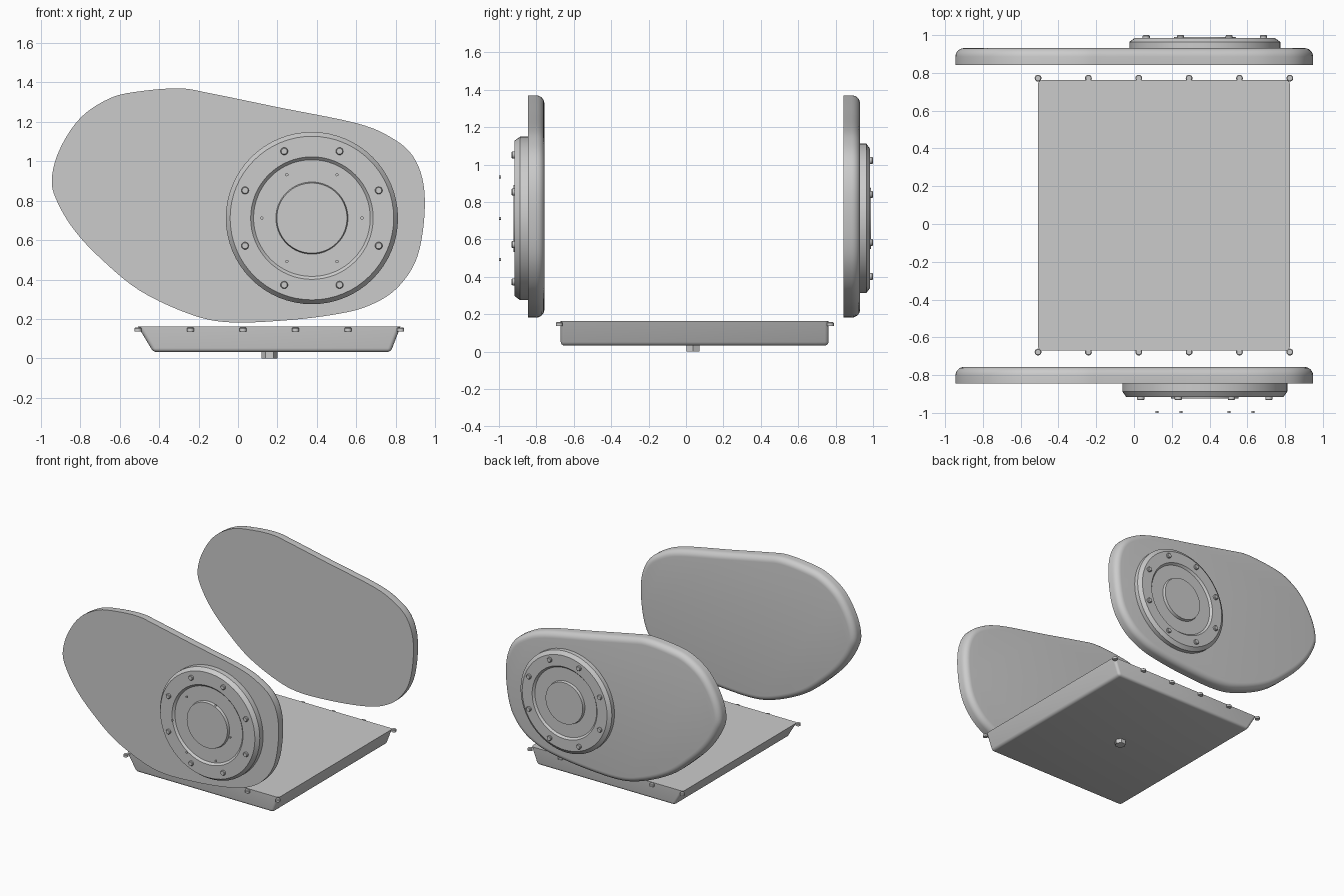
import bpy, bmesh, math
from mathutils import Vector

cube = bpy.data.objects.get("Cube")
if cube:
    bpy.data.objects.remove(cube, do_unlink=True)

grey = bpy.data.materials.new("cast_grey")
grey.use_nodes = True
COLOR = (0.6, 0.6, 0.6, 1)
grey.diffuse_color = COLOR
grey.node_tree.nodes["Principled BSDF"].inputs["Base Color"].default_value = COLOR

HUB_X, HUB_Z = 0.375, 0.712


def finish(name, bm, angle=30):
    """Turn a bmesh into a shaded, coloured object."""
    bmesh.ops.recalc_face_normals(bm, faces=bm.faces)
    mesh = bpy.data.meshes.new(name)
    bm.to_mesh(mesh)
    bm.free()
    mesh.materials.append(grey)
    ob = bpy.data.objects.new(name, mesh)
    bpy.context.collection.objects.link(ob)
    bpy.ops.object.select_all(action='DESELECT')
    ob.select_set(True)
    bpy.context.view_layer.objects.active = ob
    bpy.ops.object.shade_smooth_by_angle(angle=math.radians(angle))
    return ob


def loft(name, rings, angle=30):
    """Skin a stack of equal-length point rings and cap both ends."""
    bm = bmesh.new()
    loops = [[bm.verts.new(p) for p in ring] for ring in rings]
    n = len(loops[0])
    for a, b in zip(loops, loops[1:]):
        for i in range(n):
            j = (i + 1) % n
            bm.faces.new((a[i], a[j], b[j], b[i]))
    bm.faces.new(loops[0])
    bm.faces.new(loops[-1])
    return finish(name, bm, angle)


def lathe(name, profile, centre, axis, sides=64, angle=25):
    """Revolve (radius, offset) pairs about a y or z axis through centre."""
    rings = []
    for r, d in profile:
        ring = []
        for i in range(sides):
            t = math.tau * i / sides
            u, v = r * math.cos(t), r * math.sin(t)
            local = (u, d, v) if axis == 'y' else (u, v, d)
            ring.append(Vector(centre) + Vector(local))
        rings.append(ring)
    return loft(name, rings, angle)


def smooth_loop(pts, steps=5):
    """Closed Catmull-Rom curve through the points."""
    pts = [Vector(p) for p in pts]
    n, out = len(pts), []
    for i in range(n):
        a, b, c, d = (pts[(i + k) % n] for k in (-1, 0, 1, 2))
        for s in range(steps):
            t = s / steps
            out.append(0.5 * (2 * b + (c - a) * t + (2 * a - 5 * b + 4 * c - d) * t ** 2
                              + (3 * b - a - 3 * c + d) * t ** 3))
    return out


def inset(loop, dist):
    """Move a clockwise loop inwards."""
    n, out = len(loop), []
    for i, p in enumerate(loop):
        t = (loop[(i + 1) % n] - loop[i - 1]).normalized()
        out.append(p + Vector((t.y, -t.x)) * dist)
    return out


# Side covers: flat on the front, rounded edge on the back
outline = smooth_loop([
    (-.945, .905), (-.905, 1.06), (-.80, 1.22), (-.65, 1.32), (-.5, 1.355), (-.295, 1.37),
    (-.14, 1.345), (.2, 1.275), (.595, 1.195), (.77, 1.125), (.885, 1.03), (.942, .88),
    (.942, .68), (.9, .49), (.8, .35), (.67, .27), (.52, .228), (.265, .195), (-.04, .183),
    (-.245, .225), (-.5, .345), (-.7, .51), (-.83, .65), (-.915, .79)])
FILLET, DEPTH = 0.045, 0.088


def cover(name, y):
    layers = [(0, 0)]
    for k in range(7):
        t = math.pi / 2 * k / 6
        layers.append((FILLET * (1 - math.cos(t)), DEPTH - FILLET * (1 - math.sin(t))))
    loft(name, [[(p.x, y + d, p.y) for p in inset(outline, i)] for i, d in layers])


cover("front_cover", -0.845)
cover("rear_cover", 0.843)


# Round hub with bolts on each cover
def hub(prefix, y, side, s, height, chamfer):
    profile = [(.437 * s, 0), (.437 * s, height - chamfer[1]), (.437 * s - chamfer[0], height),
               (.311 * s, height), (.296 * s, height - .015), (.183 * s, height - .015),
               (.178 * s, height + .006)]
    lathe(prefix + "_hub", [(r, side * d) for r, d in profile], (HUB_X, y, HUB_Z), 'y')
    for k in range(8):
        t = math.tau * (k + .5) / 8
        r = .367 * s
        c = (HUB_X + r * math.cos(t), y + side * height, HUB_Z + r * math.sin(t))
        lathe(f"{prefix}_hub_bolt_{k + 1}",
              [(.019, -.005 * side), (.019, .011 * side), (.015, .016 * side)], c, 'y', 16)


hub("front", -0.842, -1, 1.0, 0.075, (.022, .03))
hub("rear", 0.928, 1, 0.915, 0.056, (.028, .02))

# Small pins standing off the front hub
for k in range(6):
    t = math.tau * k / 6
    lathe(f"hub_pin_{k + 1}", [(.008, -.005), (.008, .005)],
          (HUB_X + .254 * math.cos(t), -.995, HUB_Z + .254 * math.sin(t)), 'y', 12)

# Sump pan: sloped ends, upright sides, rounded lower edges
bm = bmesh.new()
bmesh.ops.create_cube(bm, size=1)
for v in bm.verts:
    top = v.co.z > 0
    left = v.co.x < 0
    v.co.x = (-.508 if left else .825) if top else (-.43 if left else .775)
    v.co.y = .762 if v.co.y > 0 else -.67
    v.co.z = .163 if top else .032
low = [e for e in bm.edges if not all(v.co.z > .1 for v in e.verts)]
bmesh.ops.bevel(bm, geom=low, offset=.02, segments=4, profile=.5, affect='EDGES')
finish("sump_pan", bm, 35)

# Bolts along both long edges of the pan
for row, y in (("rear", .772), ("front", -.678)):
    for k in range(6):
        lathe(f"pan_{row}_bolt_{k + 1}", [(.018, .137), (.018, .153), (.014, .157)],
              (-.508 + .2666 * k, y, 0), 'z', 16)

# Hexagonal drain plug under the pan
lathe("drain_plug", [(.04, 0), (.04, .04)], (.16, .038, 0), 'z', 6)
